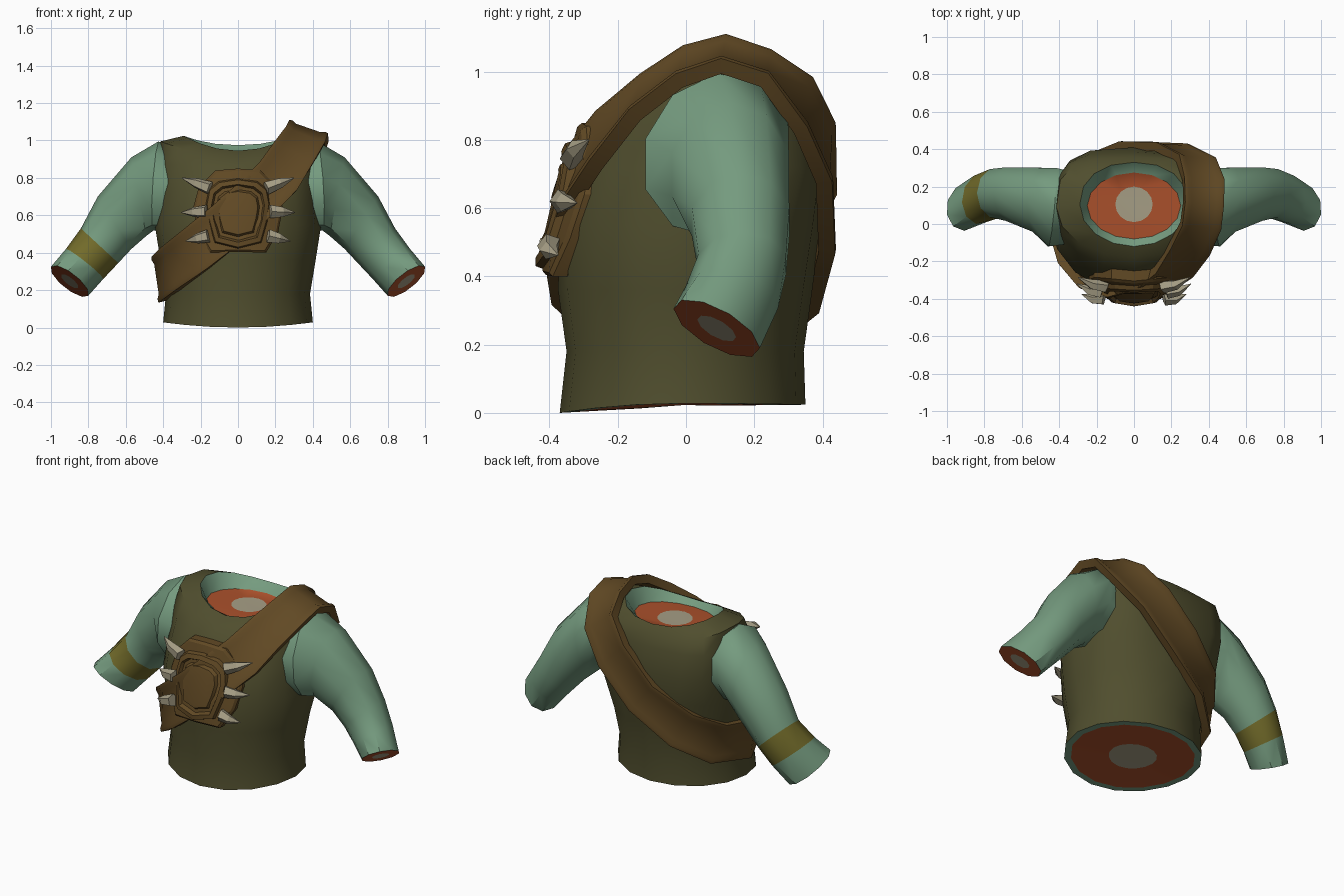
import bpy, bmesh, math
from mathutils import Vector

if "Cube" in bpy.data.objects:
    bpy.data.objects.remove(bpy.data.objects["Cube"])


def material(name, rgb):
    """Flat material from 0-255 display values."""
    m = bpy.data.materials.new(name)
    lin = [((c / 255 + 0.055) / 1.055) ** 2.4 for c in rgb]
    m.diffuse_color = (*lin, 1)
    m.use_nodes = True
    m.node_tree.nodes["Principled BSDF"].inputs["Base Color"].default_value = m.diffuse_color
    return m


SKIN = material("green_skin", (117, 155, 127))
VEST = material("olive_cloth", (80, 78, 46))
LEATHER = material("brown_leather", (97, 73, 36))
BONE = material("bone", (166, 158, 133))
FLESH = material("red_flesh", (170, 80, 43))
BAND = material("yellow_band", (114, 107, 42))


def loft(name, rings, mats, bands, caps=None, closed=False, angle=40):
    """Skin rings of equal length; bands gives the material slot of each strip."""
    bm = bmesh.new()
    vs = [[bm.verts.new(p) for p in r] for r in rings]
    n = len(rings[0])
    for k in range(len(rings) if closed else len(rings) - 1):
        a, b = vs[k], vs[(k + 1) % len(rings)]
        for i in range(n):
            j = (i + 1) % n
            bm.faces.new((a[i], a[j], b[j], b[i])).material_index = bands[k]
    if caps:
        bm.faces.new(vs[0][::-1]).material_index = caps[0]
        bm.faces.new(vs[-1]).material_index = caps[1]
    bmesh.ops.recalc_face_normals(bm, faces=bm.faces)
    me = bpy.data.meshes.new(name)
    bm.to_mesh(me)
    bm.free()
    for m in mats:
        me.materials.append(m)
    ob = bpy.data.objects.new(name, me)
    bpy.context.collection.objects.link(ob)
    bpy.ops.object.select_all(action='DESELECT')
    ob.select_set(True)
    bpy.context.view_layer.objects.active = ob
    bpy.ops.object.shade_smooth_by_angle(angle=math.radians(angle))
    return ob


def shrink(ring, f):
    c = sum(ring, Vector()) / len(ring)
    return [c + (p - c) * f for p in ring]


# Torso: vest with open neckline, skin rims and cut ends
def torso_ring(hw, yf, yb, z, side=0, back=0, p=1, pf=1, n=16):
    out = []
    for i in range(n):
        a = 2 * math.pi * i / n
        c, s = math.cos(a), math.sin(a)
        e = p if s > 0 else pf
        x = hw * math.copysign(abs(c) ** e, c)
        y = (yf + yb) / 2 + (yb - yf) / 2 * math.copysign(abs(s) ** e, s)
        out.append(Vector((x, y, z + side * c * c + back * max(s, 0) ** 2)))
    return out


body = [torso_ring(*r) for r in (
    (.40, -.37, .35, 0, .028, .024),
    (.385, -.35, .345, .18),
    (.415, -.375, .37, .36, 0, 0, .95),
    (.445, -.37, .395, .55, 0, 0, .8),
    (.425, -.325, .41, .72, 0, 0, .62, .95),
    (.43, -.245, .385, .86, .02, 0, .6, 1),
    (.415, -.18, .36, .915, .08, .02, .65, 1),
    (.29, -.12, .33, .945, .08, .03, .9),
    (.25, -.08, .275, .92, .01, .01),
    (.10, .01, .20, .925))]
body = [shrink(body[0], .35), shrink(body[0], .9)] + body
loft("torso", body, (VEST, SKIN, FLESH, BONE),
     [2, 1] + [0] * 7 + [1, 2], caps=(3, 3))


# Arms: sections as top edge, bottom edge, depth range, shear, slant
ARM = (((.35, .96), (.36, .52), -.12, .29, 0, -.03),
       ((.425, .995), (.45, .52), -.13, .31, 0, -.03),
       ((.57, .91), (.49, .49), -.05, .31, 0, 0),
       ((.75, .70), (.57, .42), .01, .31, 0, 0),
       ((.84, .53), (.64, .345), .03, .30, 0, 0),
       ((.92, .42), (.72, .26), .0, .27, .02, .01),
       ((1.0, .325), (.80, .17), -.03, .21, .04, .035))


def arm_ring(side, top, bot, y0, y1, shear, slant, n=10):
    out = []
    for i in range(n):
        a = 2 * math.pi * i / n
        u, v = math.cos(a), math.sin(a)
        x = (top[0] + bot[0]) / 2 + u * (top[0] - bot[0]) / 2 + slant * .7 * v
        z = (top[1] + bot[1]) / 2 + u * (top[1] - bot[1]) / 2 - slant * v
        y = (y0 + y1) / 2 + v * (y1 - y0) / 2 - shear * u
        out.append(Vector((side * x, y, z)))
    return out


for side, label in ((-1, "right_arm"), (1, "left_arm")):
    rings = [arm_ring(side, *s) for s in ARM]
    rings.append(shrink(rings[-1], .45))
    wrap = 1 if side < 0 else 0          # painted band on one arm only
    loft(label, rings, (SKIN, BAND, FLESH, BONE),
         [0, 0, 0, 0, wrap, 0, 2], caps=(0, 3))

# Shoulder strap: closed loop of (position, outward normal, width factor)
PATH = (((.37, .11, 1.052), (.33, 0, .95), .88),
        ((.355, -.01, 1.015), (.3, -.4, .85), .9),
        ((.295, -.135, .925), (.25, -.65, .7), .95),
        ((.21, -.255, .80), (.25, -.85, .45), 1),
        ((.10, -.335, .69), (.12, -.95, .25), 1),
        ((-.06, -.38, .55), (-.1, -1, .05), 1),
        ((-.22, -.345, .42), (-.45, -.9, -.05), 1),
        ((-.35, -.225, .32), (-.8, -.6, -.1), 1),
        ((-.42, -.02, .26), (-1, 0, -.15), 1),
        ((-.36, .21, .30), (-.8, .6, -.12), 1),
        ((-.22, .35, .40), (-.45, .9, -.12), 1),
        ((0, .415, .56), (0, 1, -.02), 1),
        ((.20, .41, .76), (.2, .95, .15), 1),
        ((.33, .345, .90), (.4, .75, .45), .98),
        ((.37, .235, 1.01), (.3, .45, .85), .9))
# Cross-section with slightly raised edges
PROFILE = ((-.12, -.025), (-.125, .024), (-.105, .026), (-.08, .016),
           (.08, .016), (.105, .026), (.125, .024), (.12, -.025))
strap = []
for k, (p, nrm, f) in enumerate(PATH):
    t = Vector(PATH[(k + 1) % len(PATH)][0]) - Vector(PATH[k - 1][0])
    nv = Vector(nrm).normalized()
    w = nv.cross(t).normalized()
    strap.append([Vector(p) + w * a * f + nv * b for a, b in PROFILE])
loft("shoulder_strap", strap, (LEATHER,), [0] * len(strap), closed=True, angle=45)

# Chest plate: wide backing with a stepped shield, bowed and leaning back
OUTER = ((0, .85), (.12, .84), (.21, .75), (.24, .64), (.215, .51), (.15, .40), (0, .405))
INNER = ((0, .79), (.10, .775), (.15, .735), (.165, .66), (.15, .565), (.12, .46), (0, .43))


def plate_ring(half, s, d):
    pts = list(half) + [(-x, z) for x, z in half[-2:0:-1]]
    out = []
    for x, z in pts:
        x, z = x * s, .615 + (z - .615) * s
        out.append(Vector((x, -.365 - .24 * (.62 - z) + x * x - d, z)))
    return out


plate = [plate_ring(*r) for r in (
    (OUTER, 1, -.08), (OUTER, 1, -.005), (OUTER, .95, .006),
    (INNER, 1.04, .008), (INNER, 1, .03), (INNER, .86, .036),
    (INNER, .80, .014), (INNER, .70, .014), (INNER, .64, .03),
    (INNER, .56, .032))]
loft("chest_plate", plate, (LEATHER,), [0] * 9, caps=(0, 0), angle=25)

# Bone spikes along both sides of the plate
SPIKES = (("upper", (.15, -.335, .745), (.30, -.285, .80)),
          ("middle", (.17, -.365, .62), (.305, -.32, .615)),
          ("lower", (.16, -.40, .49), (.28, -.375, .462)))
for side, label in ((-1, "right"), (1, "left")):
    for name, base, tip in SPIKES:
        b, t = Vector(base), Vector(tip)
        b.x *= side
        t.x *= side
        ax = (t - b).normalized()
        u = ax.cross(Vector((0, 0, 1))).normalized()
        v = ax.cross(u)

        def ring(c, r):
            return [c + (u * math.cos(a) + v * math.sin(a)) * r
                    for a in (2 * math.pi * i / 5 for i in range(5))]
        mid = b.lerp(t, .5) + Vector((0, -.014, 0))
        loft(f"{name}_{label}_spike",
             [ring(b, .037), ring(mid, .028), ring(t, .002)],
             (BONE,), [0, 0], caps=(0, 0), angle=20)
